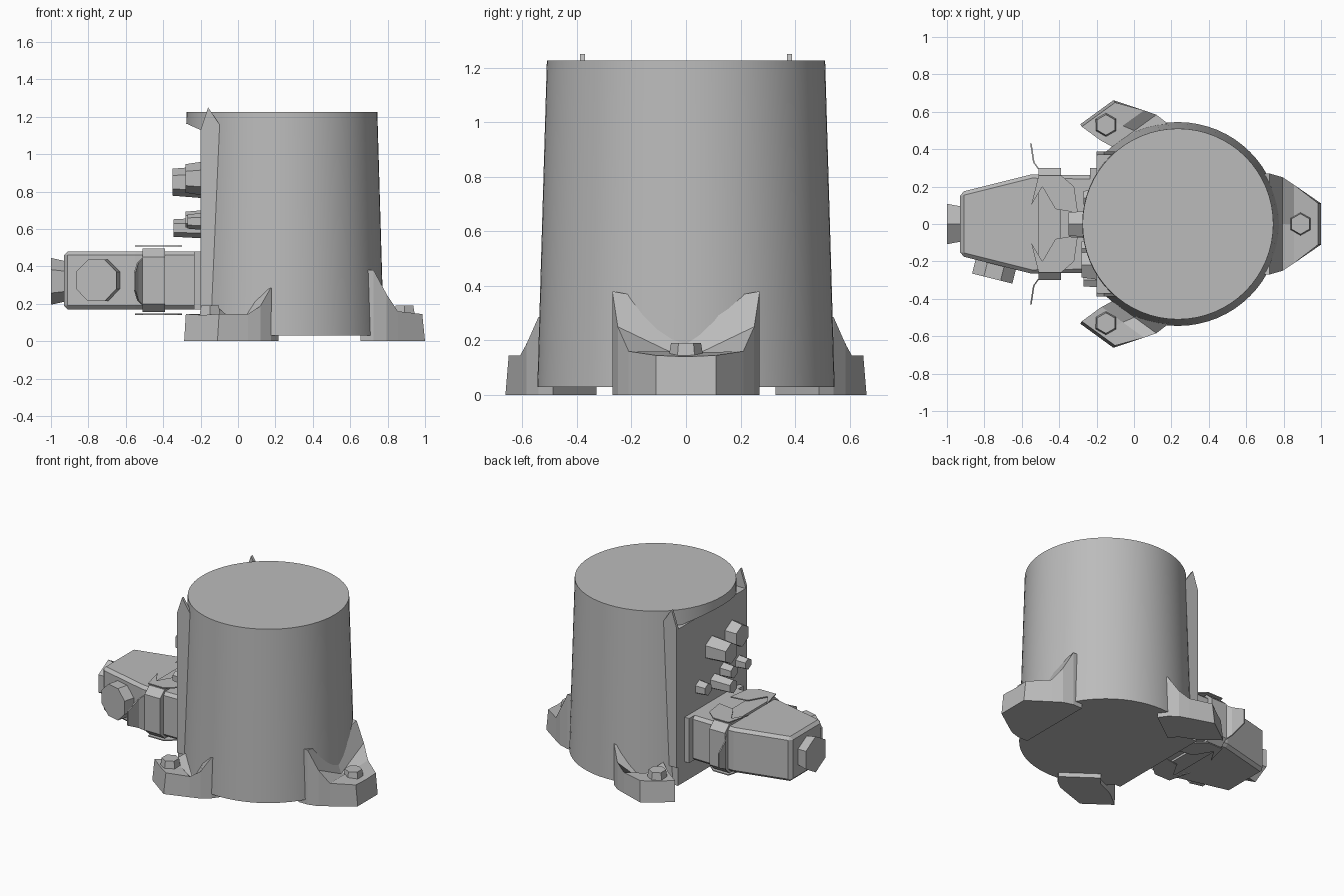
import bpy, bmesh, math
from mathutils import Vector, Matrix

cube = bpy.data.objects.get("Cube")
if cube:
    bpy.data.objects.remove(cube, do_unlink=True)

grey = bpy.data.materials.new("plain_grey")
grey.use_nodes = True
COLOUR = (0.5, 0.5, 0.5, 1)
grey.diffuse_color = COLOUR
grey.node_tree.nodes["Principled BSDF"].inputs["Base Color"].default_value = COLOUR
CX = 0.235  # axis of the main housing


def finish(name, bm, bevel=0):
    bmesh.ops.recalc_face_normals(bm, faces=bm.faces)
    mesh = bpy.data.meshes.new(name)
    bm.to_mesh(mesh)
    bm.free()
    mesh.materials.append(grey)
    ob = bpy.data.objects.new(name, mesh)
    bpy.context.collection.objects.link(ob)
    if bevel:
        mod = ob.modifiers.new("bevel", 'BEVEL')
        mod.width, mod.segments = bevel, 1
    return ob


def loft(name, rings, bevel=0):
    """Skin a list of equal-length point rings and cap both ends."""
    bm = bmesh.new()
    rows = [[bm.verts.new(p) for p in ring] for ring in rings]
    n = len(rows[0])
    for a, b in zip(rows, rows[1:]):
        for i in range(n):
            bm.faces.new((a[i], a[(i + 1) % n], b[(i + 1) % n], b[i]))
    bm.faces.new(rows[0])
    bm.faces.new(rows[-1])
    return finish(name, bm, bevel)


def prism(name, pts, axis, lo, hi, bevel=0):
    """Extrude a flat profile along x, y or z."""
    def place(p, h):
        q = list(p)
        q.insert("xyz".index(axis), h)
        return q
    return loft(name, [[place(p, h) for p in pts] for h in (lo, hi)], bevel)


def box(name, lo, hi, bevel=0):
    rect = [(lo[0], lo[1]), (hi[0], lo[1]), (hi[0], hi[1]), (lo[0], hi[1])]
    return prism(name, rect, "z", lo[2], hi[2], bevel)


def knob(name, start, end, r1, r2, sides=6, turn=0):
    """Many-sided stud running from start to end."""
    start, end = Vector(start), Vector(end)
    axis = end - start
    bm = bmesh.new()
    bmesh.ops.create_cone(bm, cap_ends=True, segments=sides, radius1=r1, radius2=r2, depth=axis.length)
    spin = axis.to_track_quat('Z', 'Y').to_matrix().to_4x4()
    move = Matrix.Translation((start + end) / 2)
    bm.transform(move @ spin @ Matrix.Rotation(turn, 4, 'Z'))
    return finish(name, bm)


def cut(ob, cutter):
    mod = ob.modifiers.new("cut", 'BOOLEAN')
    mod.operation, mod.solver, mod.object = 'DIFFERENCE', 'EXACT', cutter
    bpy.context.view_layer.objects.active = ob
    bpy.ops.object.modifier_apply(modifier=mod.name)
    bpy.data.objects.remove(cutter, do_unlink=True)


# Tapered housing, flattened on one side below an overhanging rim
housing = knob("housing", (CX, 0, 0.03), (CX, 0, 1.225), 0.545, 0.51, 64)
side = [(-0.6, -0.1), (-0.18, -0.1), (-0.18, 1.12), (-0.28, 1.165), (-0.6, 1.165)]
cut(housing, prism("flat_cutter", side, "y", -1, 1))
bpy.ops.object.select_all(action='DESELECT')
housing.select_set(True)
bpy.context.view_layer.objects.active = housing
bpy.ops.object.shade_smooth_by_angle(angle=math.radians(30))

# Control panel with upright pointed edge fins
box("panel", (-0.2, -0.375, 0.03), (-0.12, 0.375, 1.12))
fin = [(-0.2, 0.16), (-0.1, 0.16), (-0.1, 1.16), (-0.16, 1.25), (-0.2, 1.13)]
for label, s in (("left", 1), ("right", -1)):
    prism(label + "_panel_fin", fin, "y", s * 0.37, s * 0.388)


# Mounting feet: radius, half width and top height of each section
SECTIONS = [(0.765, 0.11, 0.135), (0.62, 0.21, 0.16), (0.56, 0.25, 0.25),
            (0.49, 0.27, 0.38), (0.42, 0.27, 0.38)]
INNER = [0.11, 0.07, 0.04, 0.0, 0.0]


def foot(name, angle, scale=1, height=1, clip=0):
    out = Vector((math.cos(angle), math.sin(angle), 0))
    across = Vector((-out.y, out.x, 0))
    hub = Vector((CX, 0, 0))
    rings = []
    for i, (r, w, z) in enumerate(SECTIONS):
        left = INNER[i] if clip > 0 else w
        right = INNER[i] if clip < 0 else w
        z = max(z * height, 0.145)
        dip = 0.12 if i == 2 else 0.05 if i >= 3 else 0.005
        lean = -0.015 if i == 0 else 0
        mid = (left - right) / 2
        pts = [(left, 0, 0), (left, z, lean), (mid, z - dip, lean), (-right, z, lean), (-right, 0, 0)]
        rings.append([hub + out * (r * scale + o) + across * t + Vector((0, 0, h)) for t, h, o in pts])
    body = loft(name, rings)
    centre = hub + out * 0.655
    nut = knob(name + "_nut", centre + Vector((0, 0, 0.1)), centre + Vector((0, 0, 0.19)), 0.07, 0.055)
    for ob in (body, nut):
        cut(ob, knob("hole_cutter", centre - Vector((0, 0, 0.2)), centre + Vector((0, 0, 0.5)), 0.043, 0.043))


foot("left_foot", 0)
foot("back_foot", math.radians(126), 0.965, 0.75, 1)
foot("front_foot", math.radians(-126), 0.965, 0.75, -1)

# Gearbox reaching out from the panel
plan = [(-0.19, -0.26), (-0.55, -0.265), (-0.93, -0.17), (-0.93, 0.17), (-0.55, 0.265), (-0.19, 0.26)]
prism("gearbox", plan, "z", 0.17, 0.48, 0.02)
box("gearbox_flange", (-0.235, -0.3, 0.17), (-0.18, 0.3, 0.48))
knob("end_cap", (-0.91, 0, 0.32), (-1.0, 0, 0.32), 0.105, 0.125)
knob("side_cap", (-0.735, -0.2, 0.325), (-0.758, -0.292, 0.325), 0.12, 0.12, 8, math.radians(22.5))

# Clamp band around the gearbox, with thin torn flaps
band = [(-0.25, 0.155), (0.25, 0.155), (0.3, 0.2), (0.3, 0.45),
        (0.25, 0.495), (-0.25, 0.495), (-0.3, 0.45), (-0.3, 0.2)]
prism("clamp_band", band, "x", -0.51, -0.39)
flap = [(-0.55, 0.1), (-0.49, 0.2), (-0.42, 0.08), (-0.3, 0.06), (-0.32, 0.2), (-0.39, 0.26), (-0.51, 0.26)]
for label, s in (("left", 1), ("right", -1)):
    outline = [(x, y * s) for x, y in flap]
    for level, z in (("upper", 0.505), ("lower", 0.14)):
        prism(f"{label}_{level}_flap", outline, "z", z, z + 0.007)
    wing = [[(x + o, s * y, 0.32 + h) for o, h in ((0, -d), (0.008, -d), (0.008, d), (0, d))]
            for x, y, d in ((-0.515, 0.295, 0.125), (-0.54, 0.33, 0.1), (-0.555, 0.43, 0.05))]
    loft(label + "_side_flap", wing)

# Studs on the panel: y, z, outer x, radius
STUDS = [("main_dial", 0, 0.85, -0.35, 0.085), ("upper_dial", -0.22, 0.87, -0.28, 0.09),
         ("left_button", 0.14, 0.63, -0.27, 0.05), ("middle_button", -0.03, 0.605, -0.345, 0.055),
         ("inner_button", -0.13, 0.65, -0.28, 0.05), ("right_button", -0.3, 0.64, -0.27, 0.045)]
for name, y, z, x, r in STUDS:
    knob(name, (-0.19, y, z), (x, y, z), r, r * 0.85)
